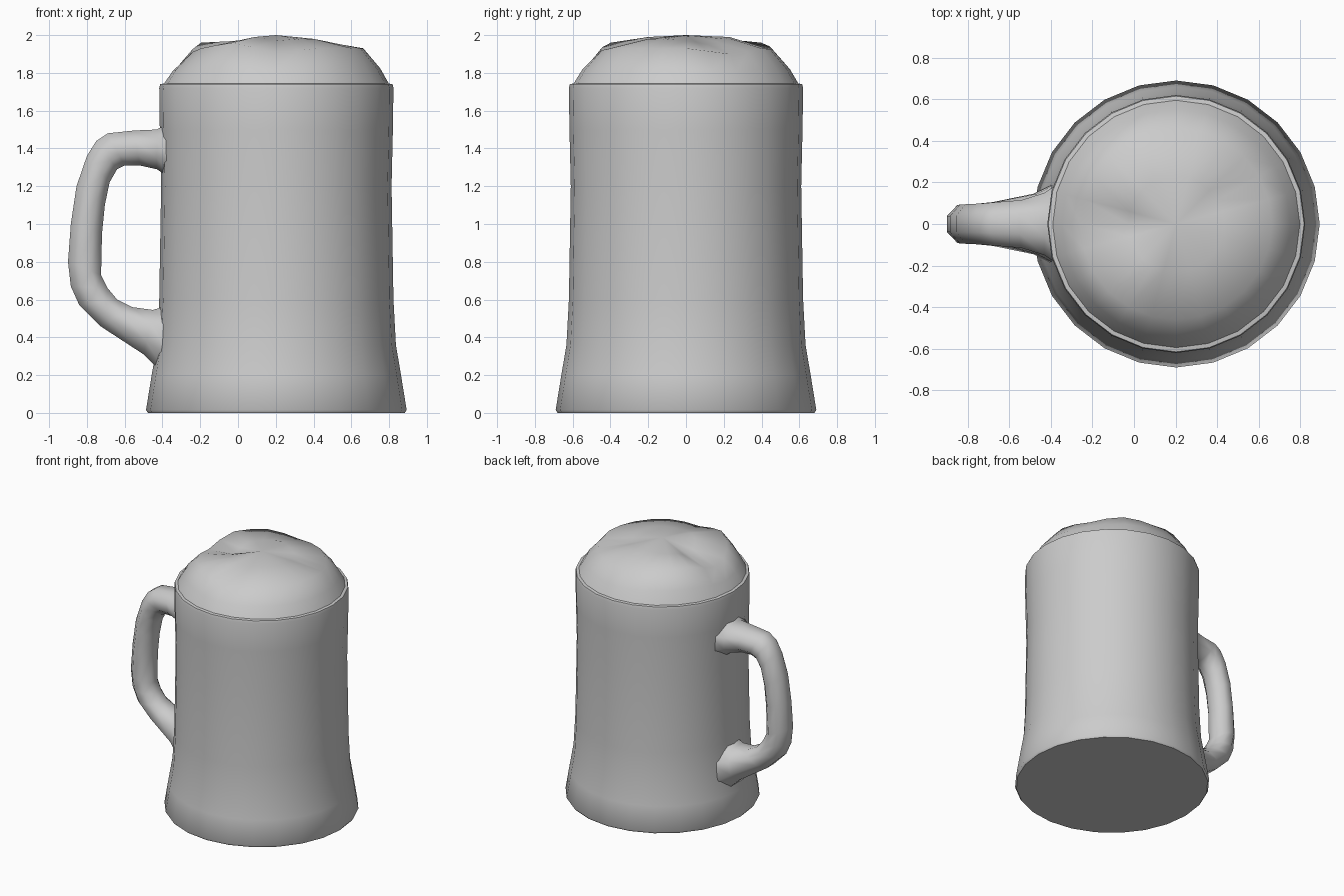
import bpy
import math
from mathutils import Vector

cube = bpy.data.objects.get("Cube")
if cube:
    bpy.data.objects.remove(cube)

CENTRE = 0.203
SIDES = 24

grey = bpy.data.materials.new("plain_grey")
grey.use_nodes = True
grey.diffuse_color = (0.6, 0.6, 0.6, 1)
grey.node_tree.nodes["Principled BSDF"].inputs["Base Color"].default_value = grey.diffuse_color


def skin(name, rings, cap_start=True, cap_end=True, tip=None, angle=50):
    """Join equal rings of points into one smooth skin."""
    n = len(rings[0])
    verts = [p for ring in rings for p in ring]
    faces = []
    for k in range(len(rings) - 1):
        for i in range(n):
            j = (i + 1) % n
            faces.append((k * n + i, k * n + j, (k + 1) * n + j, (k + 1) * n + i))
    last = (len(rings) - 1) * n
    if cap_start:
        faces.append(tuple(reversed(range(n))))
    if tip:
        verts.append(tip)
        faces += [(last + i, last + (i + 1) % n, len(verts) - 1) for i in range(n)]
    elif cap_end:
        faces.append(tuple(range(last, last + n)))
    mesh = bpy.data.meshes.new(name)
    mesh.from_pydata(verts, [], faces)
    mesh.materials.append(grey)
    obj = bpy.data.objects.new(name, mesh)
    bpy.context.collection.objects.link(obj)
    bpy.ops.object.select_all(action="DESELECT")
    obj.select_set(True)
    bpy.context.view_layer.objects.active = obj
    bpy.ops.object.mode_set(mode="EDIT")
    bpy.ops.mesh.select_all(action="SELECT")
    bpy.ops.mesh.normals_make_consistent(inside=False)
    bpy.ops.object.mode_set(mode="OBJECT")
    bpy.ops.object.shade_smooth_by_angle(angle=math.radians(angle))
    return obj


def polar(r, a, z):
    return (CENTRE + r * math.cos(a), r * math.sin(a), z)


# Mug body: flared foot, slight waist, rounded lip
profile = [(0.68, 0), (0.69, 0.015), (0.66, 0.2), (0.633, 0.36), (0.62, 0.6),
           (0.61, 1.2), (0.617, 1.5), (0.62, 1.72), (0.615, 1.74), (0.59, 1.745)]
turns = [2 * math.pi * i / SIDES for i in range(SIDES)]
skin("mug_body", [[polar(r, a, z) for a in turns] for r, z in profile])

# Foam: lumpy dome with a ridge or valley every 30 degrees
crest = [1.93, 1.90, 1.93, 1.92, 1.96, 1.96, 1.89, 1.93, 1.96, 1.91, 1.93, 1.93]
crown = [1.97, 1.95, 1.98, 1.99, 1.98, 1.97, 1.92, 1.96, 1.99, 1.97, 1.98, 1.98]
spokes = [math.radians(30 * i) for i in range(12)]


def foam_ring(r, heights):
    """Ring of 24 points, with the odd ones halfway between two spokes."""
    ring = []
    for i, a in enumerate(turns):
        z = (heights[i // 2] + heights[(i + 1) // 2 % 12]) / 2
        ring.append(polar(r, a, z))
    return ring


shoulder = [1.82 + 0.4 * (z - 1.92) for z in crest]
skin("foam", [foam_ring(0.6, [1.735] * 12), foam_ring(0.55, shoulder),
              foam_ring(0.46, crest), foam_ring(0.23, crown)],
     tip=(CENTRE, 0, 2.0), angle=60)

# Handle: outer and inner edge (x, z) with half width at each station
stations = [
    ((-0.34, 1.55), (-0.34, 1.23), 0.21), ((-0.43, 1.50), (-0.43, 1.29), 0.15),
    ((-0.55, 1.495), (-0.52, 1.31), 0.115), ((-0.69, 1.48), (-0.60, 1.31), 0.105),
    ((-0.75, 1.44), (-0.64, 1.29), 0.1), ((-0.80, 1.36), (-0.68, 1.22), 0.097),
    ((-0.855, 1.2), (-0.705, 1.1), 0.095), ((-0.885, 1.0), (-0.72, 0.95), 0.093),
    ((-0.90, 0.8), (-0.725, 0.73), 0.092), ((-0.885, 0.67), (-0.69, 0.66), 0.092),
    ((-0.84, 0.57), (-0.64, 0.60), 0.095), ((-0.73, 0.46), (-0.56, 0.56), 0.105),
    ((-0.50, 0.31), (-0.45, 0.545), 0.145), ((-0.36, 0.17), (-0.34, 0.58), 0.21),
]
rings = []
for outer, inner, width in stations:
    o = Vector((outer[0], 0, outer[1]))
    c = (o + Vector((inner[0], 0, inner[1]))) / 2
    ring = []
    for i in range(8):
        a = math.pi * (i + 0.5) / 4
        s = 1 / math.cos(math.pi / 8)
        ring.append(c + (o - c) * math.cos(a) * s + Vector((0, width * math.sin(a) * s, 0)))
    rings.append(ring)
skin("handle", rings, angle=60)
